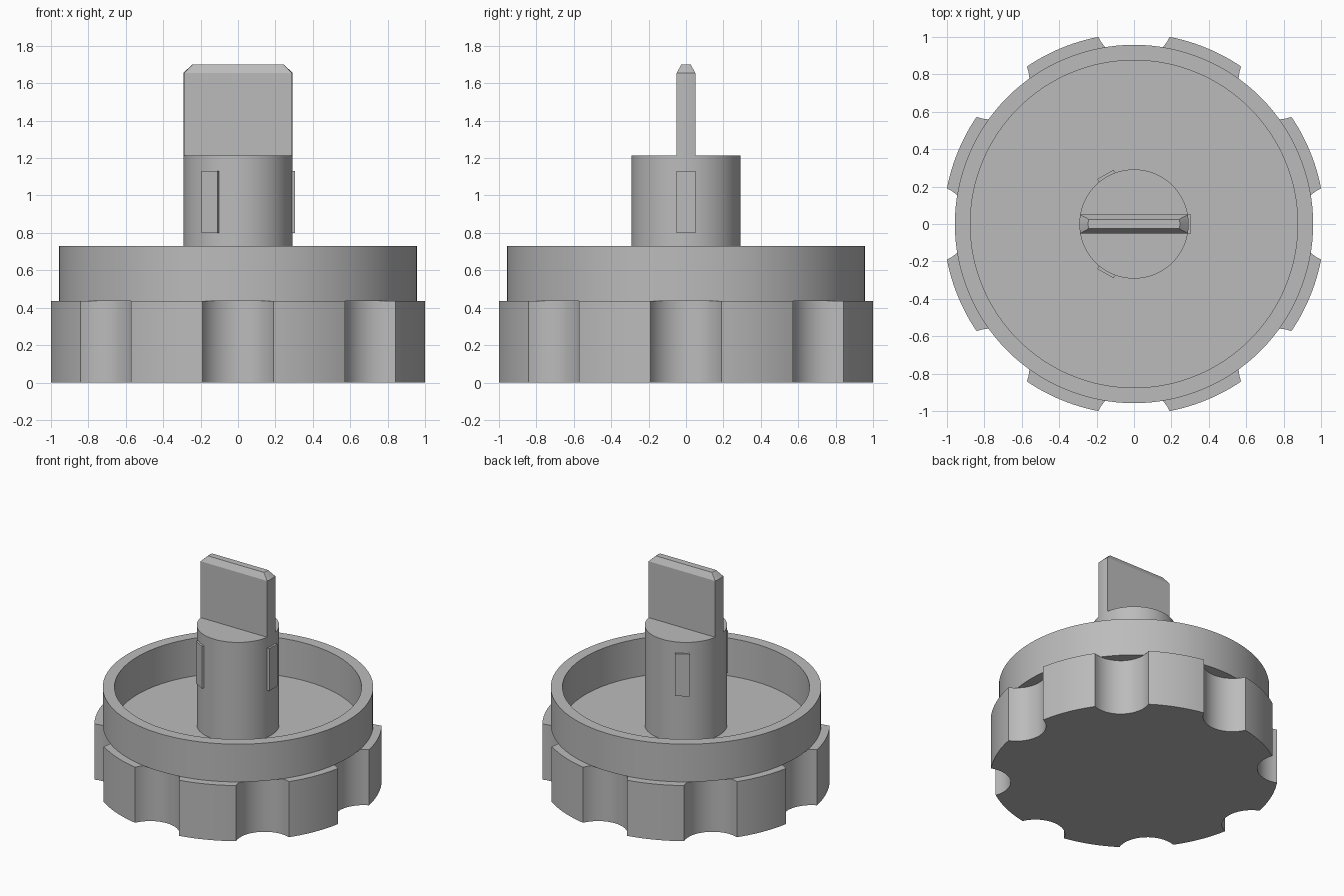
import bpy, bmesh
from math import sin, cos, asin, atan2, pi, radians, sqrt
from mathutils import Matrix, Vector

cube = bpy.data.objects.get("Cube")
if cube:
    bpy.data.objects.remove(cube, do_unlink=True)

grey = bpy.data.materials.new("plain grey")
grey.use_nodes = True
colour = (0.5, 0.5, 0.5, 1)
grey.diffuse_color = colour
grey.node_tree.nodes["Principled BSDF"].inputs["Base Color"].default_value = colour


def circle(r, n=128):
    return [(r * cos(2 * pi * i / n), r * sin(2 * pi * i / n)) for i in range(n)]


def loft(name, sections, cap=True):
    """Skin (outline, z) sections; close top and bottom, or join last to first."""
    bm = bmesh.new()
    rings = [[bm.verts.new((x, y, z)) for x, y in outline] for outline, z in sections]
    pairs = list(zip(rings, rings[1:]))
    if cap:
        bm.faces.new(rings[0])
        bm.faces.new(rings[-1])
    else:
        pairs.append((rings[-1], rings[0]))
    for low, high in pairs:
        for i in range(len(low)):
            j = (i + 1) % len(low)
            bm.faces.new((low[i], low[j], high[j], high[i]))
    bmesh.ops.recalc_face_normals(bm, faces=bm.faces)
    mesh = bpy.data.meshes.new(name)
    bm.to_mesh(mesh)
    bm.free()
    mesh.shade_smooth()
    mesh.set_sharp_from_angle(angle=radians(28))
    mesh.materials.append(grey)
    obj = bpy.data.objects.new(name, mesh)
    bpy.context.collection.objects.link(obj)
    return obj


# Grip base: a disc with eight round finger scallops
R, NOTCHES = 1.018, 8
notch_r, notch_c = 0.209, 1.086
edge_y = (R * R + notch_c ** 2 - notch_r ** 2) / (2 * notch_c)
edge_x = sqrt(R * R - edge_y ** 2)
half = atan2(edge_x, edge_y)
sweep = atan2(edge_x, notch_c - edge_y)
step = 2 * pi / NOTCHES
grip = []
for k in range(NOTCHES):
    turn = Matrix.Rotation(k * step, 2)
    for i in range(17):
        a = sweep * (i / 8 - 1)
        p = turn @ Vector((notch_c - notch_r * cos(a), notch_r * sin(a)))
        grip.append(tuple(p))
    for i in range(1, 12):
        a = k * step + half + (step - 2 * half) * i / 12
        grip.append((R * cos(a), R * sin(a)))
FLOOR = 0.435
loft("grip_base", [(grip, 0), (grip, FLOOR)])

# Raised rim wall around the floor
outer, inner = circle(0.958), circle(0.875)
loft("rim_wall", [(outer, FLOOR), (outer, 0.73), (inner, 0.73), (inner, FLOOR)], cap=False)

# Central shaft
shaft_r = 0.292
shaft = circle(shaft_r, 96)
loft("shaft", [(shaft, FLOOR - 0.02), (shaft, 1.215)])

# Flat blade with curved ends and a chamfered tip
bend = asin(0.05 / shaft_r)
blade = []
for side in (0, pi):
    for i in range(9):
        a = side + bend * (i / 4 - 1)
        blade.append((shaft_r * cos(a), shaft_r * sin(a)))
tip = [(x * 0.84, y * 0.5) for x, y in blade]
loft("blade", [(blade, 1.2), (blade, 1.655), (tip, 1.7)])

# Three small keys around the shaft
for k in range(3):
    key = [(0.27, -0.05), (0.306, -0.05), (0.306, 0.05), (0.27, 0.05)]
    tab = loft("shaft_key_%d" % (k + 1), [(key, 0.8), (key, 1.13)])
    tab.rotation_euler.z = k * 2 * pi / 3
